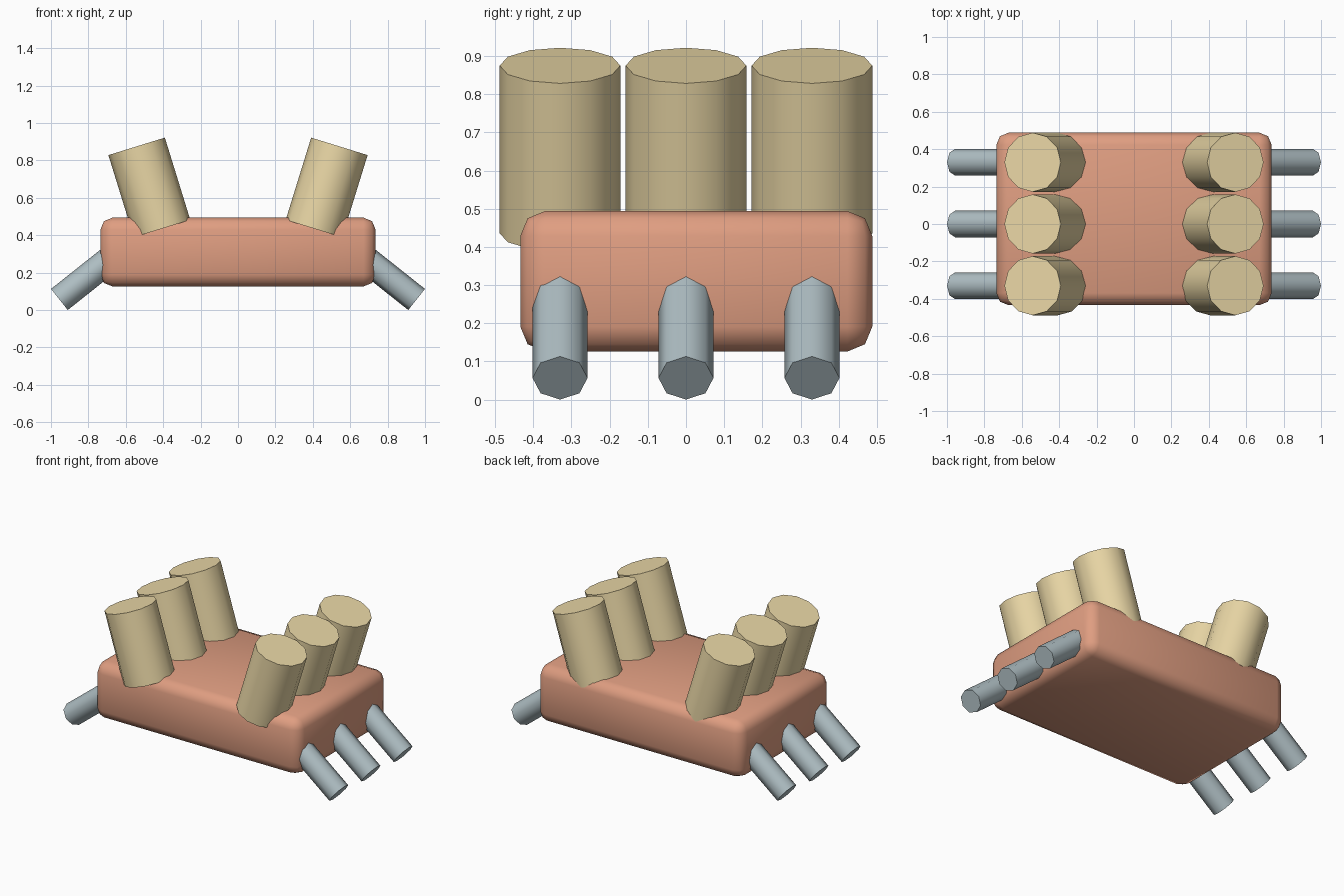
import bpy
from math import sin, cos, pi, radians
from mathutils import Vector

if "Cube" in bpy.data.objects:
    bpy.data.objects.remove(bpy.data.objects["Cube"])


def material(name, rgb):
    m = bpy.data.materials.new(name)
    m.diffuse_color = (*rgb, 1)
    m.use_nodes = True
    m.node_tree.nodes["Principled BSDF"].inputs["Base Color"].default_value = m.diffuse_color
    return m


RED = material("red", (0.74, 0.34, 0.22))
GOLD = material("gold", (0.82, 0.68, 0.38))
SLATE = material("slate", (0.43, 0.52, 0.55))


def finish(ob, name, mat, angle):
    ob.name = name
    ob.data.materials.append(mat)
    bpy.ops.object.shade_smooth_by_angle(angle=radians(angle))
    return ob


def tilted_cylinder(name, mat, sides, radius, length, end, tilt):
    """Cylinder whose far cap is centred on `end`; tilt turns it about y."""
    axis = Vector((sin(tilt), 0, cos(tilt)))
    bpy.ops.mesh.primitive_cylinder_add(
        vertices=sides, radius=radius, depth=length,
        location=Vector(end) - axis * length / 2, rotation=(0, tilt, 0))
    return finish(bpy.context.object, name, mat, 50)


# Rounded slab body, slightly off centre in y
bpy.ops.mesh.primitive_cube_add(size=1, location=(0, 0.027, 0.31))
body = bpy.context.object
body.scale = (1.472, 0.922, 0.368)
bpy.ops.object.transform_apply(location=False, rotation=False, scale=True)
bevel = body.modifiers.new("rounding", 'BEVEL')
bevel.width = 0.065
bevel.segments = 2
bpy.ops.object.modifier_apply(modifier="rounding")
finish(body, "body", RED, 50)

# Three pairs of upright tubes leaning outward and legs splayed down
for side, label in ((-1, "left"), (1, "right")):
    for i, y in enumerate((-0.33, 0, 0.33), 1):
        tilted_cylinder(f"{label}_tube_{i}", GOLD, 12, 0.158, 0.46,
                        (side * 0.542, y, 0.875), side * 0.3)
        tilted_cylinder(f"{label}_leg_{i}", SLATE, 8, 0.072, 0.40,
                        (side * 0.955, y, 0.0565), side * (pi - 0.9))
